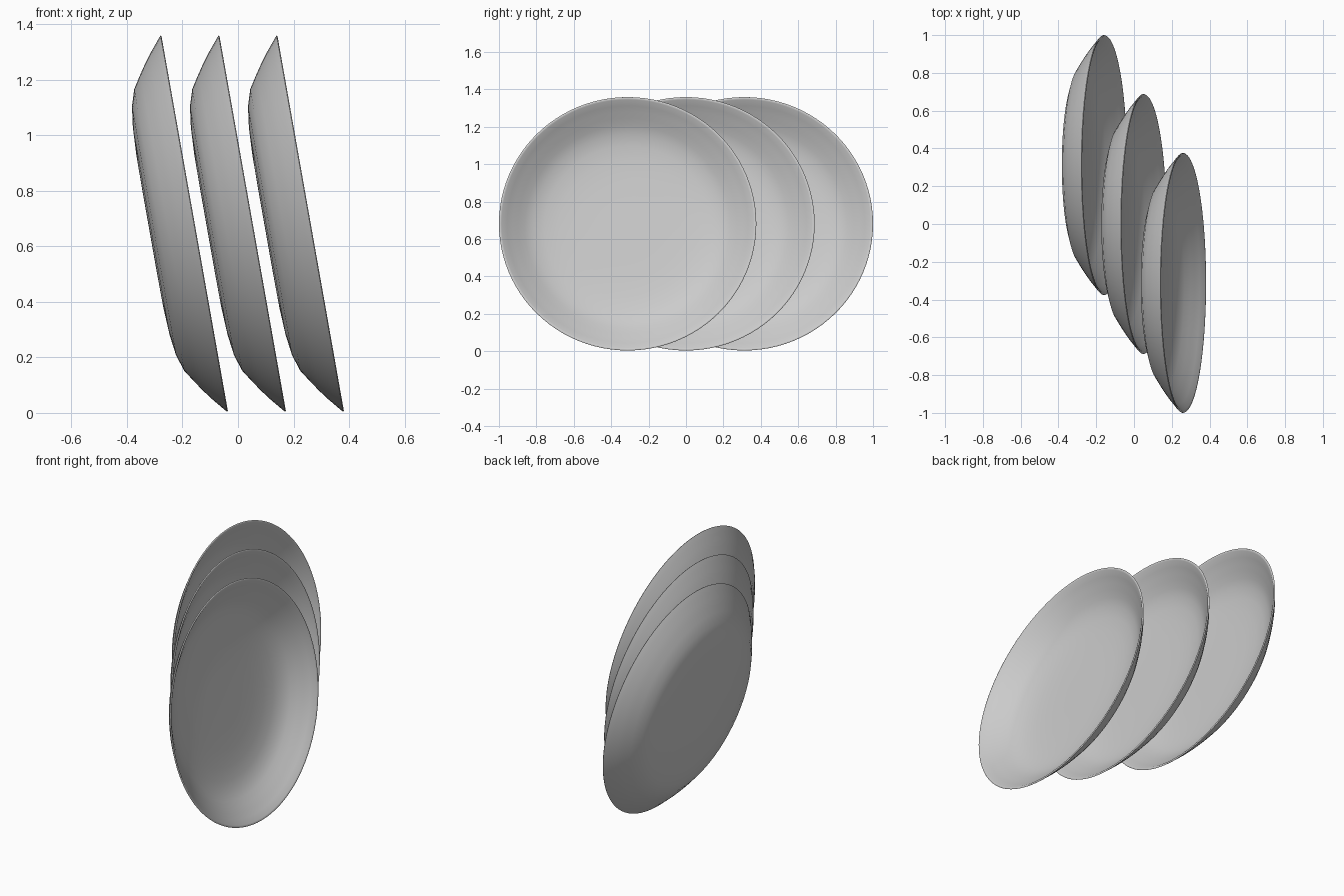
import bpy, bmesh, math
from mathutils import Matrix

if "Cube" in bpy.data.objects:
    bpy.data.objects.remove(bpy.data.objects["Cube"])

glaze = bpy.data.materials.new("light grey glaze")
glaze.diffuse_color = (0.6, 0.6, 0.6, 1)
glaze.use_nodes = True
glaze.node_tree.nodes["Principled BSDF"].inputs["Base Color"].default_value = glaze.diffuse_color

# Half section (radius, height): underside out to the rounded rim, then the inside
PROFILE = [(0, -0.164), (0.15, -0.164), (0.28, -0.163), (0.38, -0.158), (0.455, -0.148),
           (0.515, -0.129), (0.565, -0.097), (0.60, -0.073), (0.63, -0.051), (0.66, -0.026),
           (0.683, -0.007), (0.688, -0.002), (0.686, 0.001), (0.680, 0.001), (0.674, -0.002),
           (0.645, -0.025), (0.615, -0.047), (0.585, -0.067), (0.55, -0.092), (0.505, -0.115),
           (0.445, -0.131), (0.37, -0.140), (0.28, -0.145), (0.15, -0.146), (0, -0.146)]
TILT = math.atan2(0.24, 1.355)


def make_plate(name, x, y):
    bm = bmesh.new()
    verts = [bm.verts.new((r, 0, z)) for r, z in PROFILE]
    edges = [bm.edges.new(pair) for pair in zip(verts, verts[1:])]
    bmesh.ops.spin(bm, geom=verts + edges, cent=(0, 0, 0), axis=(0, 0, 1),
                   angle=math.tau, steps=96, use_duplicate=False)
    bmesh.ops.remove_doubles(bm, verts=bm.verts, dist=0.0005)
    bmesh.ops.recalc_face_normals(bm, faces=bm.faces)
    mesh = bpy.data.meshes.new(name)
    bm.to_mesh(mesh)
    bm.free()
    mesh.materials.append(glaze)
    plate = bpy.data.objects.new(name, mesh)
    bpy.context.collection.objects.link(plate)
    # Stand on edge, open side towards +x and leaning back
    plate.matrix_world = (Matrix.Translation((x, y, 0.682))
                          @ Matrix.Rotation(math.pi / 2 - TILT, 4, 'Y'))
    bpy.ops.object.select_all(action='DESELECT')
    plate.select_set(True)
    bpy.context.view_layer.objects.active = plate
    bpy.ops.object.shade_smooth_by_angle(angle=math.radians(60))


# Row of three plates, staggered sideways
for name, step in (("back_plate", -1), ("middle_plate", 0), ("front_plate", 1)):
    make_plate(name, 0.052 + 0.209 * step, -0.312 * step)
